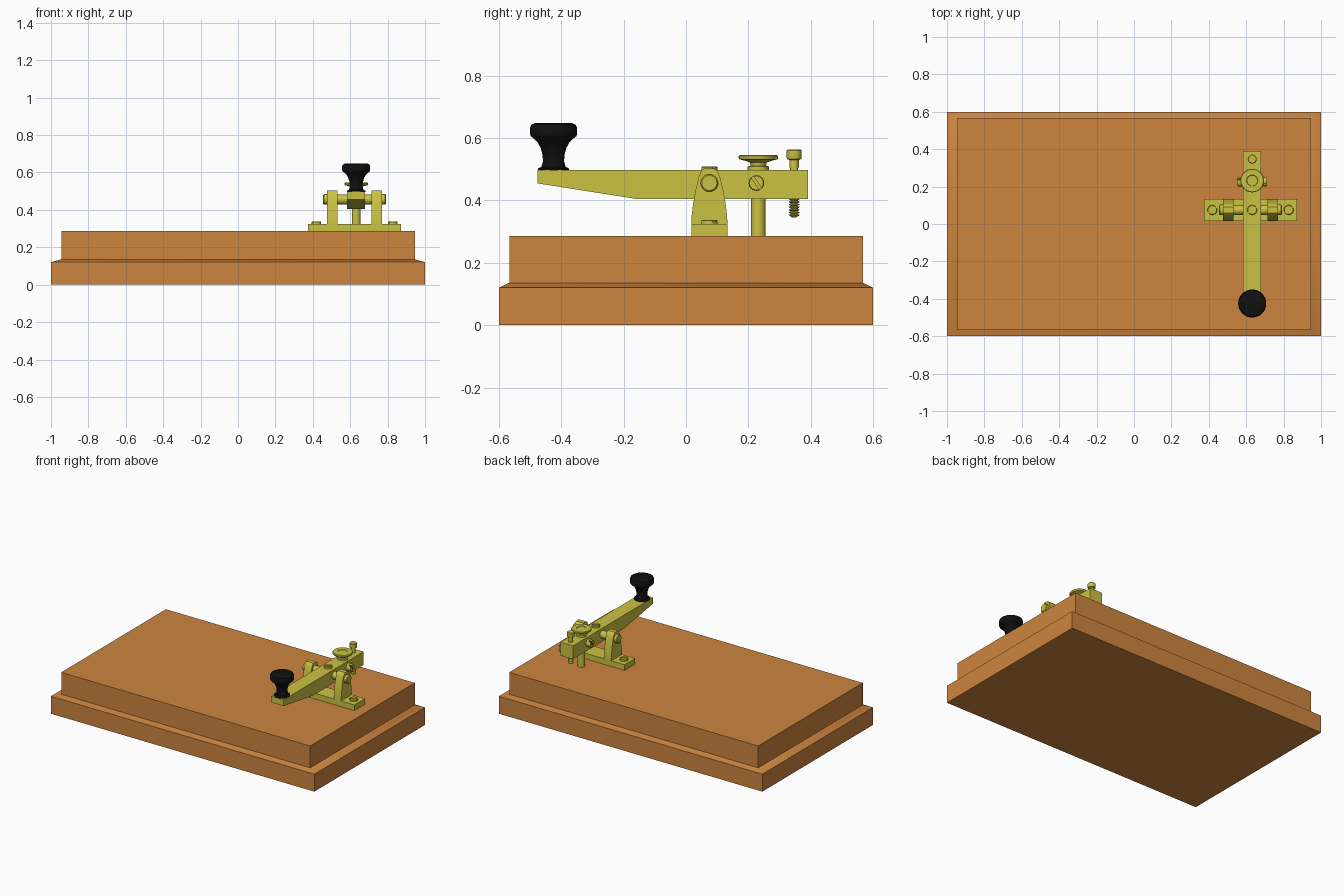
import bpy, bmesh, math
from mathutils import Matrix, Vector

if "Cube" in bpy.data.objects:
    bpy.data.objects.remove(bpy.data.objects["Cube"])


def material(name, rgb):
    m = bpy.data.materials.new(name)
    m.diffuse_color = (*rgb, 1)
    m.use_nodes = True
    m.node_tree.nodes["Principled BSDF"].inputs["Base Color"].default_value = m.diffuse_color
    return m


WOOD = material("wood", (0.61, 0.235, 0.05))
BRASS = material("brass", (0.60, 0.54, 0.055))
BLACK = material("black", (0.005, 0.005, 0.005))

LX, BX, PY = 0.632, 0.623, 0.075   # lever x, bracket x, pivot y
UP, RIGHT, LEFT = Vector((0, 0, 1)), Vector((1, 0, 0)), Vector((-1, 0, 0))


def finish(name, bm, mat, loc=(0, 0, 0), axis=UP):
    """Turn a bmesh into an object whose local z points along axis."""
    bmesh.ops.recalc_face_normals(bm, faces=bm.faces)
    turn = UP.rotation_difference(axis).to_matrix().to_4x4()
    bm.transform(Matrix.Translation(loc) @ turn)
    me = bpy.data.meshes.new(name)
    bm.to_mesh(me)
    bm.free()
    me.materials.append(mat)
    ob = bpy.data.objects.new(name, me)
    bpy.context.collection.objects.link(ob)
    return ob


def skin(bm, rings):
    """Bridge equal-length rings of points and cap both ends."""
    rows = [[bm.verts.new(p) for p in r] for r in rings]
    n = len(rows[0])
    for a, b in zip(rows, rows[1:]):
        for i in range(n):
            j = (i + 1) % n
            bm.faces.new((a[i], a[j], b[j], b[i]))
    bm.faces.new(rows[0])
    bm.faces.new(rows[-1])


def lathe(name, profile, loc, mat=BRASS, axis=UP, seg=32):
    """Revolve (radius, height) points."""
    bm = bmesh.new()
    t = [2 * math.pi * i / seg for i in range(seg)]
    skin(bm, [[(r * math.cos(a), r * math.sin(a), z) for a in t] for r, z in profile])
    return finish(name, bm, mat, loc, axis)


def extrude_x(name, yz, x0, x1, mat=BRASS):
    bm = bmesh.new()
    skin(bm, [[(x, y, z) for y, z in yz] for x in (x0, x1)])
    return finish(name, bm, mat)


def slotted_screw(name, loc, axis, r, h, slot=0.005):
    """Disc with two raised half discs leaving a slot between them."""
    bm = bmesh.new()
    t = [2 * math.pi * i / 28 for i in range(28)]
    skin(bm, [[(r * math.cos(a), r * math.sin(a), z) for a in t] for z in (0, h * 0.5)])
    a0 = math.asin(slot / r)
    for side in (0, math.pi):
        t = [side + a0 + (math.pi - 2 * a0) * i / 14 for i in range(15)]
        skin(bm, [[(k * r * math.cos(a + 0.6), k * r * math.sin(a + 0.6), z) for a in t]
                  for k, z in ((1, h * 0.4), (1, h * 0.8), (0.88, h))])
    return finish(name, bm, BRASS, loc, axis)


# wooden base with stepped, sloping shoulder
bm = bmesh.new()
skin(bm, [[(-x, -y, z), (x, -y, z), (x, y, z), (-x, y, z)] for x, y, z in
          ((1, 0.6, 0), (1, 0.6, 0.12), (0.945, 0.567, 0.136), (0.945, 0.567, 0.286))])
finish("wooden_base", bm, WOOD)

# bracket foot plate
extrude_x("bracket_foot", [(PY - 0.058, 0.284), (PY + 0.058, 0.284),
                           (PY + 0.058, 0.325), (PY - 0.058, 0.325)], BX - 0.249, BX + 0.249)

# arched uprights, foot screws and lever side screws, mirrored left and right
arch = [(0.058, 0.315), (0.057, 0.35), (0.052, 0.39), (0.043, 0.44),
        (0.034, 0.475), (0.026, 0.495), (0.015, 0.503)]
yz = [(PY + w, z) for w, z in arch] + [(PY - w, z) for w, z in reversed(arch)]
for tag, s, axis in (("left", -1, LEFT), ("right", 1, RIGHT)):
    x = BX + s * 0.120
    extrude_x("upright_" + tag, yz, x - 0.028, x + 0.028)
    slotted_screw("foot_screw_" + tag, (BX + s * 0.204, PY, 0.324), UP, 0.026, 0.014)
    slotted_screw("lever_side_screw_" + tag, (LX + s * 0.047, 0.226, 0.456), axis, 0.025, 0.032)
    # pivot boss on the outer face of each upright
    lathe("pivot_boss_" + tag, [(0.028, 0), (0.028, 0.017), (0.024, 0.021)],
          (BX + s * 0.147, PY, 0.456), axis=axis)

# pivot pin through uprights and lever
lathe("pivot_pin", [(0.026, -0.14), (0.026, 0.14)], (BX, PY, 0.456), axis=RIGHT)

# lever arm, tapering to the front
extrude_x("lever_arm", [(-0.477, 0.497), (-0.477, 0.455), (-0.16, 0.405),
                        (0.391, 0.405), (0.391, 0.497)], LX - 0.048, LX + 0.048)
slotted_screw("lever_top_screw", (LX, PY, 0.496), UP, 0.026, 0.013)

# black finger knob
lathe("finger_knob", [(0.050, 0.496), (0.050, 0.502), (0.039, 0.508), (0.034, 0.525),
                      (0.035, 0.545), (0.041, 0.568), (0.051, 0.587), (0.065, 0.600),
                      (0.073, 0.606), (0.075, 0.612), (0.075, 0.634), (0.071, 0.643),
                      (0.060, 0.648)], (LX, -0.425, 0), BLACK, seg=40)

# contact post and thumb nut
lathe("contact_post", [(0.023, 0.284), (0.023, 0.41)], (LX, 0.232, 0))
lathe("thumb_nut", [(0.034, 0.496), (0.034, 0.509), (0.025, 0.511), (0.027, 0.522),
                    (0.045, 0.528), (0.061, 0.532), (0.063, 0.536), (0.063, 0.542),
                    (0.060, 0.546), (0.030, 0.546), (0.028, 0.543)], (LX, 0.232, 0))

# threaded adjusting screw at the back
thread = [(0.008, 0.346)]
for i in range(8):
    z = 0.352 + i * 0.0085
    thread += [(0.011, z - 0.003), (0.017, z), (0.017, z + 0.002), (0.011, z + 0.005)]
thread += [(0.013, 0.42), (0.013, 0.505), (0.015, 0.506), (0.015, 0.530), (0.023, 0.533),
           (0.024, 0.537), (0.024, 0.560), (0.021, 0.564)]
lathe("adjusting_screw", thread, (LX, 0.347, 0), seg=24)

# smooth round parts, keep edges crisp
for ob in bpy.context.scene.objects:
    ob.select_set(True)
    bpy.context.view_layer.objects.active = ob
bpy.ops.object.shade_smooth_by_angle(angle=math.radians(35))
